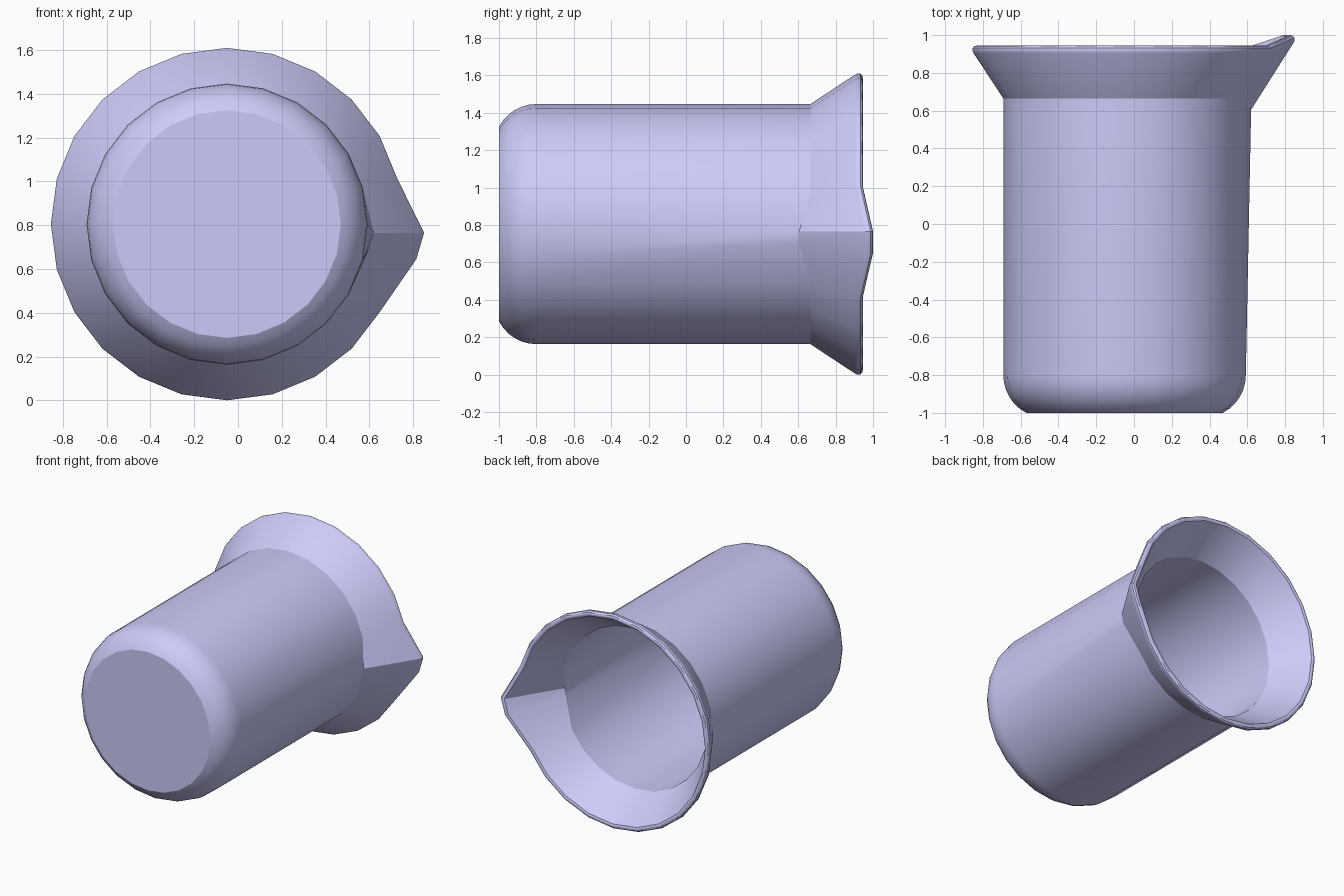
import bpy, bmesh
from math import sin, cos, pi, radians

if "Cube" in bpy.data.objects:
    bpy.data.objects.remove(bpy.data.objects["Cube"])

SIDES = 24
CX, CZ = -0.05, 0.805          # beaker axis runs along y

# Spout pull (dx, dy, dz) of the two columns at 0 and -15 degrees
RIM_PULL = {0: (0.095, 0.055, -0.04), SIDES - 1: (0.087, 0.055, 0.048)}
THROAT_PULL = {0: (0.028, -0.06, -0.04), SIDES - 1: (0.035, -0.06, 0.066)}


def fillet(r_wall, y_start, radius, steps=6, sweep=radians(62.8)):
    """Rounded foot from the base edge up to the straight wall."""
    pts = []
    for i in range(steps + 1):
        a = sweep * (1 - i / steps)
        pts.append((r_wall - radius * (1 - cos(a)), y_start - radius * sin(a), None))
    return pts


# Profile as (radius, y, spout pull): outside up, over the lip, inside down
profile = fillet(0.642, -0.8, 0.225)
profile += [(0.642, 0.665, THROAT_PULL)]
profile += [(r, y, RIM_PULL) for r, y in
            [(0.800, 0.905), (0.805, 0.918), (0.804, 0.932), (0.795, 0.942),
             (0.782, 0.945), (0.768, 0.941), (0.760, 0.928)]]
profile += [(0.602, 0.68, THROAT_PULL)]
profile += list(reversed(fillet(0.602, -0.795, 0.185)))

bm = bmesh.new()
rings = []
for r, y, pull in profile:
    ring = []
    for k in range(SIDES):
        a = 2 * pi * k / SIDES
        dx, dy, dz = (pull or {}).get(k, (0, 0, 0))
        ring.append(bm.verts.new((CX + r * cos(a) + dx, y + dy, CZ + r * sin(a) + dz)))
    rings.append(ring)

# Walls, outer base and inner floor
for lo, hi in zip(rings, rings[1:]):
    for k in range(SIDES):
        n = (k + 1) % SIDES
        bm.faces.new((lo[k], lo[n], hi[n], hi[k]))
bm.faces.new(rings[0])
bm.faces.new(rings[-1])
bmesh.ops.recalc_face_normals(bm, faces=bm.faces)

mesh = bpy.data.meshes.new("beaker")
bm.to_mesh(mesh)
bm.free()
beaker = bpy.data.objects.new("beaker", mesh)
bpy.context.collection.objects.link(beaker)

# Pale violet-blue glass colour
glass = bpy.data.materials.new("pale_blue")
glass.diffuse_color = (0.6, 0.6, 0.95, 1)
glass.use_nodes = True
glass.node_tree.nodes["Principled BSDF"].inputs["Base Color"].default_value = glass.diffuse_color
mesh.materials.append(glass)

# Smooth walls, sharp base edge and flare crease
bpy.context.view_layer.objects.active = beaker
beaker.select_set(True)
bpy.ops.object.shade_smooth_by_angle(angle=radians(26))
